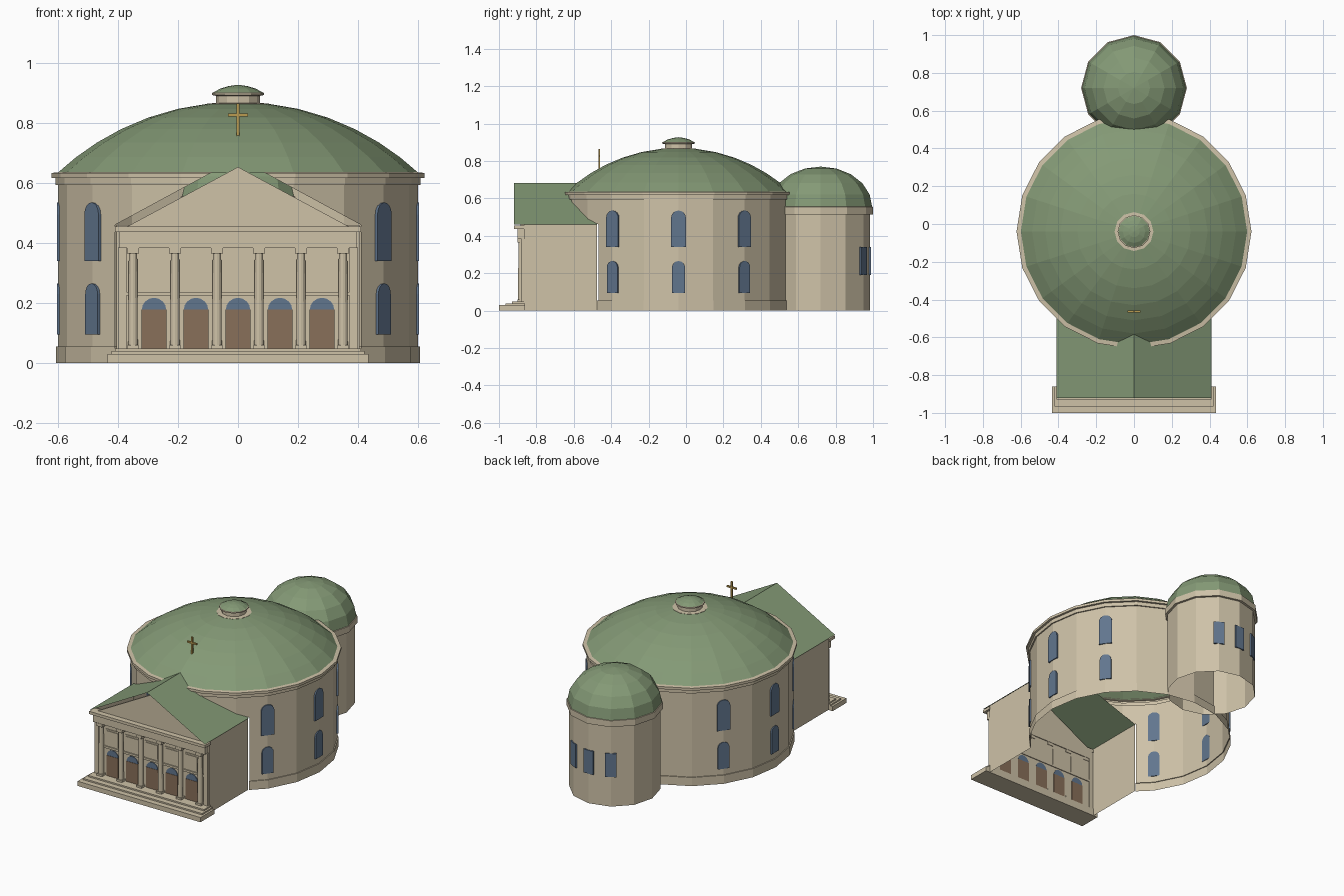
import bpy, bmesh
from math import sin, cos, pi, radians, sqrt
from mathutils import Matrix, Vector

cube = bpy.data.objects.get("Cube")
if cube:
    bpy.data.objects.remove(cube)


def material(name, rgb):
    m = bpy.data.materials.new(name)
    m.use_nodes = True
    m.diffuse_color = (*rgb, 1)
    m.node_tree.nodes["Principled BSDF"].inputs["Base Color"].default_value = (*rgb, 1)
    return m


STONE = material("warm stone", (0.62, 0.54, 0.39))
COPPER = material("green copper", (0.23, 0.32, 0.18))
GLASS = material("blue glass", (0.12, 0.18, 0.27))
WOOD = material("brown wood", (0.25, 0.16, 0.10))
GOLD = material("gold", (0.50, 0.33, 0.08))


def finish(name, bm, mat):
    mesh = bpy.data.meshes.new(name)
    bm.to_mesh(mesh)
    bm.free()
    mesh.materials.append(mat)
    obj = bpy.data.objects.new(name, mesh)
    bpy.context.collection.objects.link(obj)
    return obj


def box(name, x, y, z, mat=STONE):
    """Box from (min, max) ranges."""
    bm = bmesh.new()
    bmesh.ops.create_cube(bm, size=1)
    for v in bm.verts:
        for i, (lo, hi) in enumerate((x, y, z)):
            v.co[i] = hi if v.co[i] > 0 else lo
    return finish(name, bm, mat)


def lathe_mesh(profile, sides, centre):
    """Open surface of revolution, profile running upward."""
    bm = bmesh.new()
    rings = []
    for r, z in profile:
        if r == 0:
            rings.append([bm.verts.new((*centre, z))] * sides)
        else:
            rings.append([bm.verts.new((centre[0] + r * cos(2 * pi * i / sides),
                                        centre[1] + r * sin(2 * pi * i / sides), z))
                          for i in range(sides)])
    for low, high in zip(rings, rings[1:]):
        for i in range(sides):
            j = (i + 1) % sides
            corners = list(dict.fromkeys((low[i], low[j], high[j], high[i])))
            bm.faces.new(corners)
    return bm


def lathe(name, profile, sides, centre, mat):
    return finish(name, lathe_mesh(profile, sides, centre), mat)


def prism(name, outline, depth, mat, matrix=Matrix()):
    """Outline in x,z extruded forward (-y) from y = 0, then placed."""
    bm = bmesh.new()
    face = bm.faces.new([bm.verts.new((x, 0, z)) for x, z in outline])
    out = bmesh.ops.extrude_face_region(bm, geom=[face])
    moved = [g for g in out["geom"] if isinstance(g, bmesh.types.BMVert)]
    bmesh.ops.translate(bm, vec=(0, -depth, 0), verts=moved)
    bmesh.ops.recalc_face_normals(bm, faces=bm.faces)
    bm.transform(matrix)
    return finish(name, bm, mat)


def sheet(name, faces, mat):
    bm = bmesh.new()
    for f in faces:
        bm.faces.new([bm.verts.new(p) for p in f])
    bmesh.ops.remove_doubles(bm, verts=bm.verts, dist=0.0001)
    return finish(name, bm, mat)


def arch(w, z0, z1, steps=8):
    r = w / 2
    top = [(r * cos(pi * i / steps), z1 - r + r * sin(pi * i / steps)) for i in range(steps + 1)]
    return [(-r, z0), (r, z0)] + top


def around(centre, radius, degrees):
    """Places a -y facing plate on a round wall at the given angle."""
    a = radians(degrees)
    spot = Vector((centre[0] + radius * cos(a), centre[1] + radius * sin(a), 0))
    return Matrix.Translation(spot) @ Matrix.Rotation(a + pi / 2, 4, 'Z')


MID = (0, -0.04)
APSE = (0, 0.72)
HALF, EAVE, RIDGE = 0.41, 0.46, 0.682

# Round main wall with plinth and cornice, opened where the porch joins
bm = lathe_mesh([(0.606, 0), (0.606, 0.055), (0.6, 0.055), (0.6, 0.593), (0.608, 0.593),
                 (0.608, 0.617), (0.622, 0.617), (0.622, 0.633), (0.595, 0.636)], 20, MID)
slope = RIDGE - EAVE
for s in (-1, 1):
    for point, normal in (((s * HALF, 0, 0), (1, 0, 0)), ((0, 0, RIDGE), (s * slope, 0, HALF))):
        bmesh.ops.bisect_plane(bm, geom=bm.verts[:] + bm.edges[:] + bm.faces[:],
                               plane_co=point, plane_no=normal)
opening = []
for f in bm.faces:
    c = f.calc_center_median()
    if c.y < -0.2 and abs(c.x) < HALF and c.z < RIDGE - slope * abs(c.x) / HALF:
        opening.append(f)
bmesh.ops.delete(bm, geom=opening, context='FACES')
finish("main_wall", bm, STONE)

# Shallow main dome as a spherical cap
R = 0.883
cap = [(r, 0.87 - R + sqrt(R * R - r * r)) for r in (0.602, 0.54, 0.47, 0.39, 0.3, 0.2, 0.09)]
lathe("main_dome", cap, 20, MID, COPPER)

# Lantern on the dome
lathe("lantern", [(0.103, 0.845), (0.103, 0.865), (0.073, 0.866), (0.073, 0.89),
                  (0.087, 0.893), (0.087, 0.9), (0.08, 0.902)], 12, MID, STONE)
lathe("lantern_cap", [(0.085, 0.9), (0.06, 0.914), (0.03, 0.923), (0, 0.927)], 12, MID, COPPER)

# Apse tower and its dome
lathe("apse_wall", [(0.265, 0), (0.265, 0.515), (0.28, 0.515), (0.28, 0.555), (0.265, 0.557)],
      12, APSE, STONE)
lathe("apse_dome", [(0.275 * cos(pi * i / 10) if i < 5 else 0, 0.555 + 0.215 * sin(pi * i / 10))
                    for i in range(6)], 12, APSE, COPPER)

# Windows of the main wall, two storeys, and of the apse
for angle in (-36, 0, 36, 144, 180, 216):
    place = around(MID, 0.5945, angle)
    prism("upper_window", arch(0.08, 0.34, 0.535), 0.0095, GLASS, place)
    prism("lower_window", arch(0.07, 0.095, 0.265), 0.0095, GLASS, place)
for angle in (60, 90, 120):
    prism("apse_window", [(-0.033, 0.19), (0.033, 0.19), (0.033, 0.34), (-0.033, 0.34)],
          0.0095, GLASS, around(APSE, 0.2585, angle))

# Porch walls, tympanum and gabled roof
FRONT, BACK = -0.865, -0.475
side = 0.405
path = [(-side, BACK), (-side, FRONT), (side, FRONT), (side, BACK)]
sheet("porch_walls", [((*a, 0), (*b, 0), (*b, EAVE), (*a, EAVE)) for a, b in zip(path, path[1:])],
      STONE)
prism("tympanum", [(-0.378, 0.45), (0.378, 0.45), (0, 0.653)], 0.02, STONE,
      Matrix.Translation((0, FRONT, 0)))
ridge = ((0, -0.92, RIDGE), (0, -0.55, RIDGE))
left = ((HALF, -0.92, EAVE), (HALF, BACK, EAVE))
right = ((-HALF, -0.92, EAVE), (-HALF, BACK, EAVE))
sheet("porch_roof", [(left[0], left[1], ridge[1], ridge[0]),
                     (ridge[0], ridge[1], right[1], right[0])], COPPER)

# Entablature
box("architrave", (-0.395, 0.395), (-0.9, -0.86), (0.383, 0.437))
box("porch_cornice", (-HALF, HALF), (-0.92, -0.86), (0.436, 0.454))

# Steps
for half, front, low, high in ((0.435, -1, 0, 0.03), (0.422, -0.965, 0.03, 0.039),
                               (0.41, -0.93, 0.039, 0.048)):
    box("step", (-half, half), (front, -0.86), (low, high))

# Columns with base and capital
for i in range(6):
    x = -0.35 + 0.14 * i
    lathe("column", [(0.016, 0.048), (0.014, 0.37)], 12, (x, -0.882), STONE)
    box("column_base", (x - 0.019, x + 0.019), (-0.901, -0.863), (0.048, 0.06))
    box("column_capital", (x - 0.02, x + 0.02), (-0.902, -0.862), (0.364, 0.384))
for s in (-1, 1):
    box("corner_pilaster", sorted((s * 0.372, s * 0.4)), (-0.88, -0.86), (0.048, 0.384))

# Doors, fanlights and raised panels in the five bays
box("string_course", (-0.375, 0.375), (-0.876, -0.86), (0.224, 0.237))
for i in range(5):
    x = -0.28 + 0.14 * i
    place = Matrix.Translation((x, FRONT + 0.001, 0))
    prism("fanlight", arch(0.082, 0.16, 0.217), 0.005, GLASS, place)
    box("door", (x - 0.042, x + 0.042), (-0.871, -0.863), (0.048, 0.178), WOOD)
    box("panel_frame", (x - 0.05, x + 0.05), (-0.869, -0.863), (0.237, 0.345))
    box("panel", (x - 0.042, x + 0.042), (-0.873, -0.866), (0.246, 0.336))

# Cross on the dome
box("cross_post", (-0.005, 0.005), (-0.469, -0.459), (0.74, 0.865), GOLD)
box("cross_arm", (-0.034, 0.034), (-0.469, -0.459), (0.822, 0.832), GOLD)
